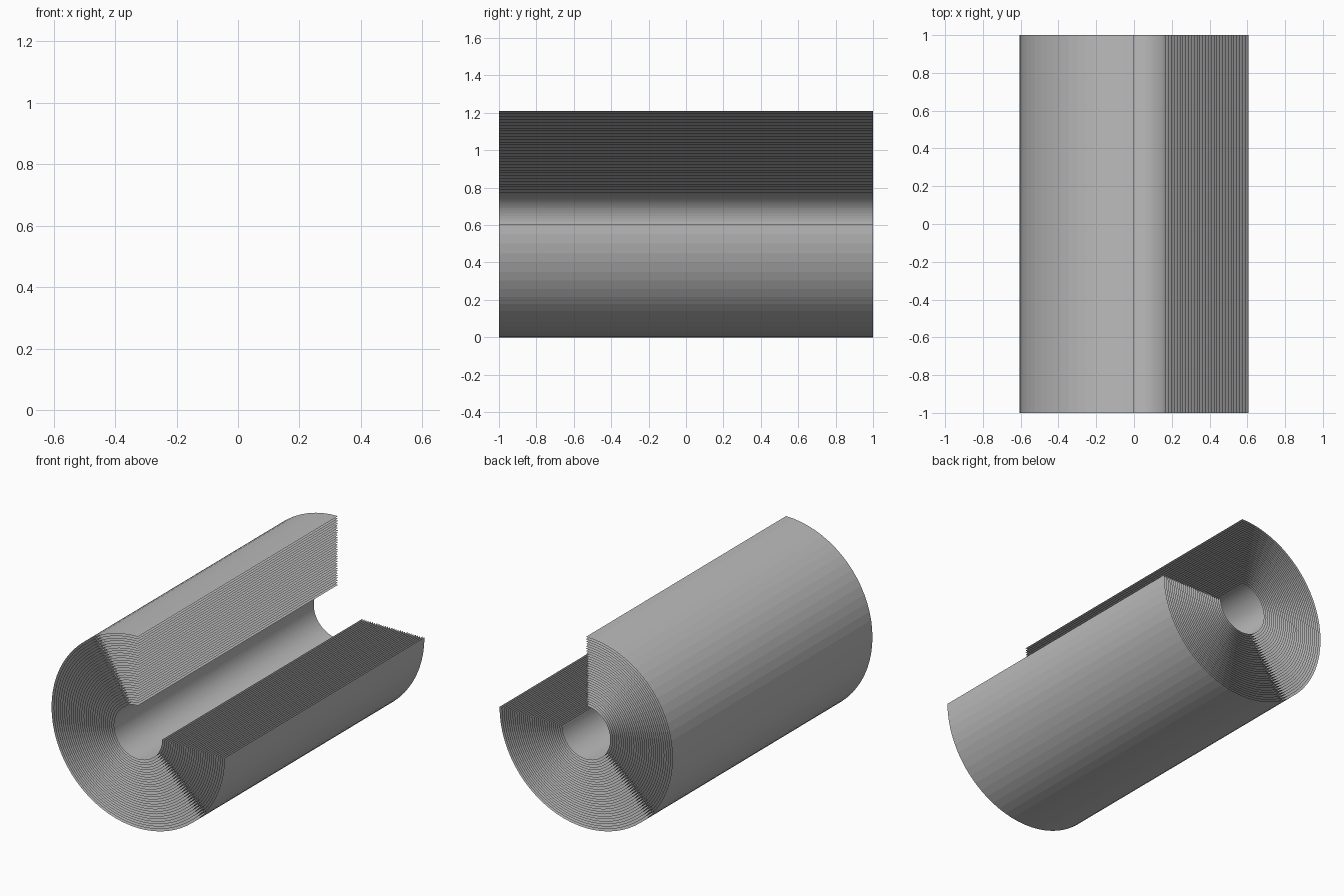
import bpy
import math

cube = bpy.data.objects.get("Cube")
if cube:
    bpy.data.objects.remove(cube, do_unlink=True)

LENGTH = 2.0
INNER, OUTER = 0.17, 0.605
LAYERS = 30
SEGMENTS = 54
START, SWEEP = math.pi / 2, math.pi * 1.5

# Single plain grey
grey = bpy.data.materials.new("plain grey")
grey.use_nodes = True
colour = (0.5, 0.5, 0.5, 1.0)
grey.diffuse_color = colour
grey.node_tree.nodes["Principled BSDF"].inputs["Base Color"].default_value = colour


def curved_sheet(name, radius):
    """Open three-quarter cylinder of no thickness, running along y."""
    verts, faces = [], []
    for i in range(SEGMENTS + 1):
        a = START + SWEEP * i / SEGMENTS
        x, z = radius * math.cos(a), OUTER + radius * math.sin(a)
        verts += [(x, -LENGTH / 2, z), (x, LENGTH / 2, z)]
    for i in range(SEGMENTS):
        k = 2 * i
        faces.append((k, k + 2, k + 3, k + 1))
    mesh = bpy.data.meshes.new(name)
    mesh.from_pydata(verts, [], faces)
    mesh.materials.append(grey)
    obj = bpy.data.objects.new(name, mesh)
    bpy.context.collection.objects.link(obj)
    return obj


# Nested sheets from the bore out to the outer shell
for n in range(LAYERS):
    radius = INNER + (OUTER - INNER) * n / (LAYERS - 1)
    curved_sheet(f"curved_sheet_{n + 1:02d}", radius)
